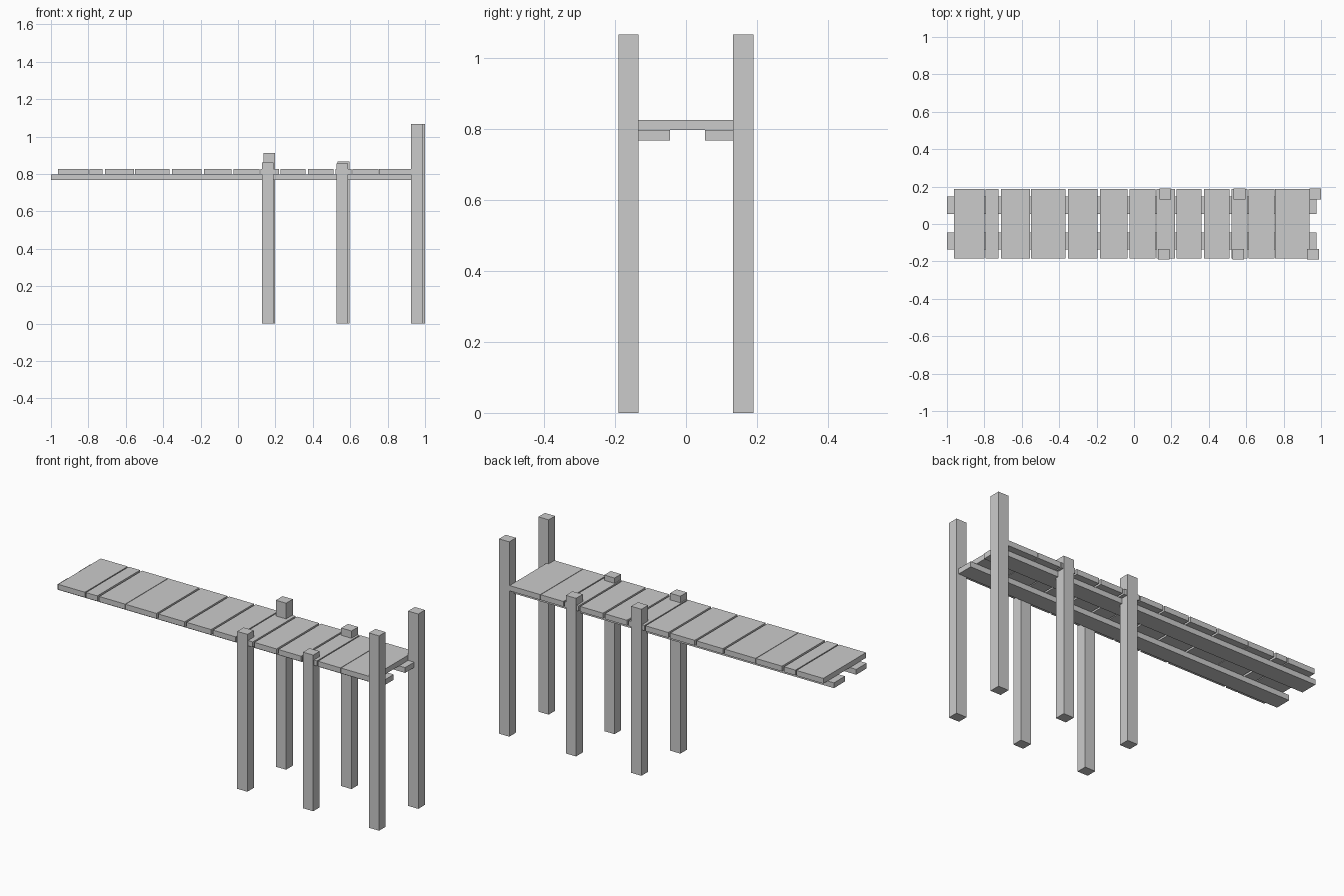
import bpy

if "Cube" in bpy.data.objects:
    bpy.data.objects.remove(bpy.data.objects["Cube"])


def box(name, x0, x1, y0, y1, z0, z1):
    """Axis-aligned box from its limits."""
    bpy.ops.mesh.primitive_cube_add(size=1, location=((x0 + x1) / 2, (y0 + y1) / 2, (z0 + z1) / 2))
    ob = bpy.context.object
    ob.name = name
    ob.scale = (x1 - x0, y1 - y0, z1 - z0)
    bpy.ops.object.transform_apply(location=False, rotation=False, scale=True)
    return ob


STRINGER_Z, DECK_Z, TOP_Z = 0.768, 0.797, 0.826

# Two long beams under the deck
box("front_beam", -1.0, 0.975, -0.135, -0.045, STRINGER_Z, DECK_Z)
box("back_beam", -1.0, 0.975, 0.053, 0.148, STRINGER_Z, DECK_Z)

# Deck planks of uneven width: (start, end) along x
planks = [(-0.962, -0.799), (-0.793, -0.724), (-0.712, -0.555), (-0.552, -0.365),
          (-0.354, -0.194), (-0.183, -0.034), (-0.023, 0.115), (0.121, 0.218),
          (0.228, 0.362), (0.373, 0.511), (0.521, 0.607), (0.613, 0.750), (0.753, 0.939)]
for i, (a, b) in enumerate(planks):
    box(f"deck_plank_{i + 1}", a, b, -0.184, 0.186, DECK_Z, TOP_Z)

# Support posts in pairs: (front x, front height, back x, back height)
pairs = [(0.128, 0.862, 0.137, 0.912),
         (0.527, 0.855, 0.533, 0.866),
         (0.926, 1.067, 0.938, 1.067)]
for i, (fx, fh, bx, bh) in enumerate(pairs):
    box(f"front_post_{i + 1}", fx, fx + 0.062, -0.190, -0.134, 0, fh)
    box(f"back_post_{i + 1}", bx, bx + 0.062, 0.132, 0.190, 0, bh)
